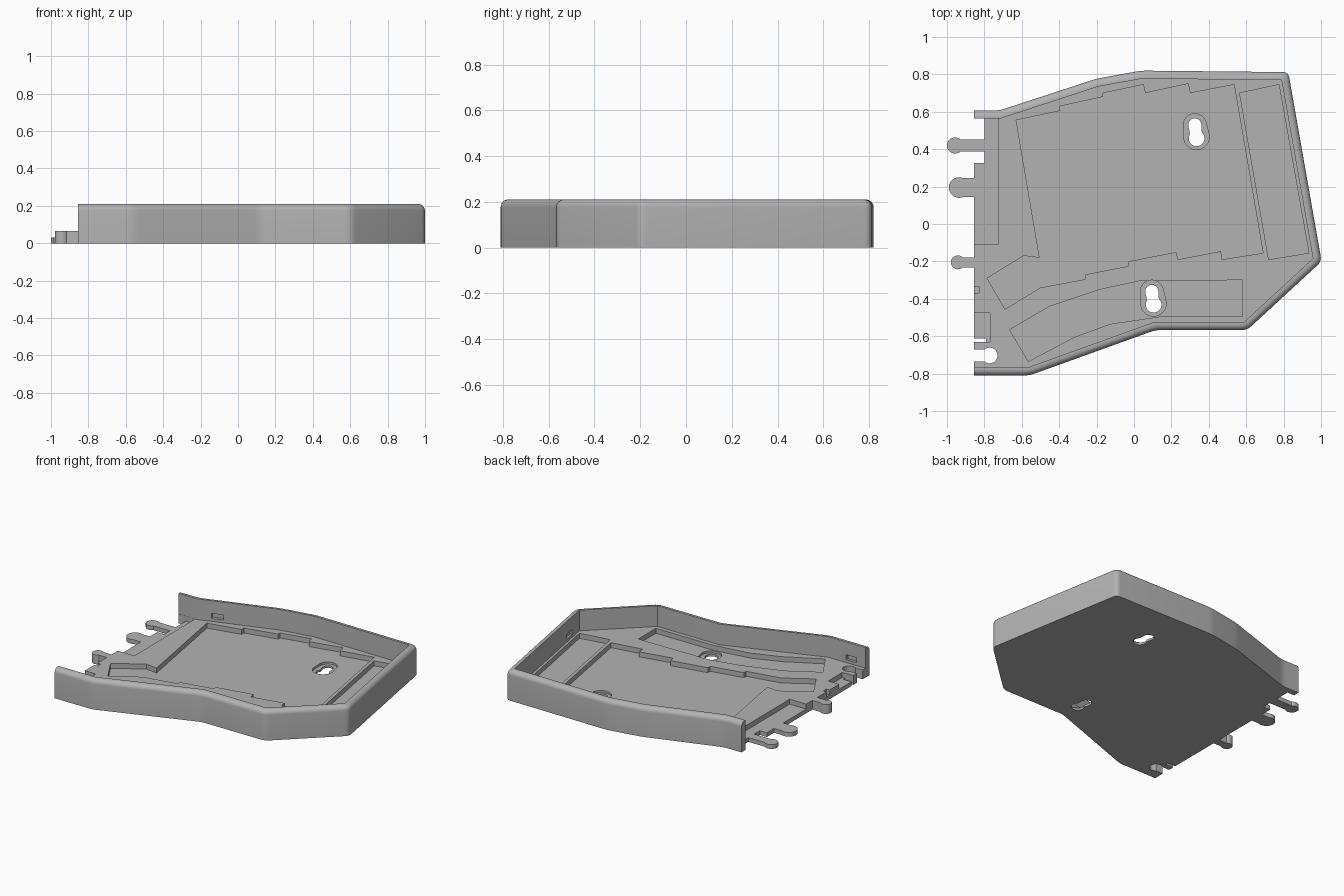
import bpy, bmesh, math
from mathutils import Vector

if "Cube" in bpy.data.objects:
    bpy.data.objects.remove(bpy.data.objects["Cube"])

gray = bpy.data.materials.new("warm_gray")
gray.diffuse_color = (0.45, 0.45, 0.45, 1)
gray.use_nodes = True
gray.node_tree.nodes["Principled BSDF"].inputs["Base Color"].default_value = gray.diffuse_color

LEFT, TOP, FLOOR, LOW, WALL, R = -0.855, 0.21, 0.065, 0.03, 0.043, 0.033


def loft(name, rings):
    """Solid through rings of (points, z) with equal point counts."""
    bm = bmesh.new()
    loops = [[bm.verts.new((p[0], p[1], z)) for p in pts] for pts, z in rings]
    n = len(loops[0])
    for a, b in zip(loops, loops[1:]):
        for i in range(n):
            j = (i + 1) % n
            bm.faces.new((a[i], a[j], b[j], b[i]))
    bm.faces.new(loops[0][::-1])
    bm.faces.new(loops[-1])
    bmesh.ops.recalc_face_normals(bm, faces=bm.faces)
    me = bpy.data.meshes.new(name)
    bm.to_mesh(me)
    bm.free()
    me.materials.append(gray)
    ob = bpy.data.objects.new(name, me)
    bpy.context.collection.objects.link(ob)
    return ob


def prism(name, pts, z0, z1):
    return loft(name, [(pts, z0), (pts, z1)])


def rect(x0, x1, y0, y1):
    return [(x0, y0), (x1, y0), (x1, y1), (x0, y1)]


def circle(x, y, r, n=32):
    return [(x + r * math.cos(2 * math.pi * i / n), y + r * math.sin(2 * math.pi * i / n)) for i in range(n)]


def inset(pts, d, d_left):
    """Offset a counter-clockwise outline inward; the last edge (left side) uses its own distance."""
    n, out = len(pts), []
    for i in range(n):
        p, a, b = Vector(pts[i]), Vector(pts[i - 1]), Vector(pts[(i + 1) % n])
        u, v = (p - a).normalized(), (b - p).normalized()
        du = d_left if i == 0 else d
        dv = d_left if i == n - 1 else d
        nu, nv = Vector((-u.y, u.x)), Vector((-v.y, v.x))
        det = nu.x * nv.y - nu.y * nv.x
        out.append(p + Vector(((du * nv.y - dv * nu.y) / det, (dv * nu.x - du * nv.x) / det)))
    return out


def rounded(pts, r, steps=5):
    """Soften every corner except the two at the open left side."""
    n, out = len(pts), []
    for i, p in enumerate(pts):
        p = Vector(p)
        if i in (0, n - 1):
            out.append(p)
            continue
        a = p + (Vector(pts[i - 1]) - p).normalized() * r
        b = p + (Vector(pts[(i + 1) % n]) - p).normalized() * r
        for k in range(steps + 1):
            t = k / steps
            out.append(a * (1 - t) ** 2 + p * 2 * t * (1 - t) + b * t * t)
    return out


def cut(body, cutter):
    m = body.modifiers.new("cut", 'BOOLEAN')
    m.operation, m.solver, m.object = 'DIFFERENCE', 'EXACT', cutter
    bpy.context.view_layer.objects.active = body
    bpy.ops.object.modifier_apply(modifier=m.name)
    bpy.data.objects.remove(cutter)


# Tray with a rounded outer rim
outline = [(LEFT, -0.81), (-0.56, -0.81), (0.115, -0.567), (0.605, -0.567), (1.003, -0.2),
           (0.825, 0.812), (0.04, 0.82), (-0.2, 0.777), (-0.72, 0.607), (LEFT, 0.607)]
rings = [(rounded(outline, 0.03), 0)]
for k in range(7):
    a = math.pi / 2 * k / 6
    d = R * (1 - math.cos(a))
    rings.append((rounded(inset(outline, d, 0), 0.03), TOP - R + R * math.sin(a)))
tray = loft("tray", rings)

# Inside of the tray, open on the left
cut(tray, prism("cavity", inset(outline, WALL, -0.2), FLOOR, 0.4))

# Stepped pockets in the floor
main_pocket = [(-.63, .555), (-.395, .605), (-.395, .63), (-.165, .68), (-.165, .70), (.05, .745),
               (.06, .70), (.29, .75), (.30, .70), (.535, .745), (.69, -.155), (.47, -.19),
               (.465, -.145), (.235, -.19), (.225, -.15), (-.03, -.20), (-.03, -.225), (-.26, -.27),
               (-.26, -.295), (-.50, -.34), (-.69, -.455), (-.785, -.29), (-.59, -.17), (-.505, -.18)]
side_pocket = [(.565, .70), (.775, .745), (.935, -.155), (.72, -.19)]
front_pocket = [(-.665, -.565), (-.45, -.44), (-.18, -.35), (.03, -.305), (.58, -.30),
                (.58, -.495), (.14, -.495), (-.13, -.535), (-.32, -.605), (-.565, -.735)]
for pts in (main_pocket[::-1], side_pocket[::-1], front_pocket[::-1]):
    cut(tray, prism("pocket", pts, LOW, 0.12))

# Lowered strip, edge notches and small edge pockets on the left
cut(tray, prism("strip", rect(-0.95, -0.727, -0.11, 0.563), LOW, 0.12))
cut(tray, prism("notch", rect(-0.95, -0.80, 0.325, 0.563), -0.1, 0.12))
cut(tray, prism("edge_pocket", rect(-0.95, -0.77, -0.63, -0.475), LOW, 0.12))
cut(tray, prism("small_pocket", rect(-0.95, -0.83, -0.37, -0.335), LOW, 0.12))
cut(tray, prism("slit", rect(-0.95, -0.79, -0.632, -0.612), -0.1, 0.12))
cut(tray, prism("socket_neck", rect(-0.95, -0.78, -0.735, -0.672), -0.1, 0.12))
cut(tray, prism("socket", circle(-0.772, -0.703, 0.042), -0.1, 0.12))


# Screw slots: stepped recess with a keyhole through it
def slot(cx, cy, r0, r1, d0, d1):
    """Tapered slot outline, leaning slightly left at the top."""
    pts = []
    for k in range(17):
        a = math.pi * k / 16
        pts.append((r1 * math.cos(a), d1 + r1 * math.sin(a)))
    for k in range(17):
        a = math.pi * (1 + k / 16)
        pts.append((r0 * math.cos(a), -d0 + r0 * math.sin(a)))
    t = math.radians(8)
    c, s = math.cos(t), math.sin(t)
    return [(cx + x * c - y * s, cy + x * s + y * c) for x, y in pts]


for cx, cy in ((0.33, 0.495), (0.10, -0.395)):
    cut(tray, prism("recess", slot(cx, cy, 0.068, 0.062, 0.03, 0.033), 0.015, 0.12))
    cut(tray, prism("hole_low", circle(cx + 0.005, cy - 0.037, 0.042), -0.1, 0.12))
    cut(tray, prism("hole_high", slot(cx, cy, 0.03, 0.035, 0.03, 0.035), -0.1, 0.12))

# Shallow latch recesses inside the walls
for x, y, ang in ((-0.585, 0.61, 18), (-0.745, -0.767, 0), (0.928, -0.04, 100)):
    t = math.radians(ang)
    c, s = math.cos(t), math.sin(t)
    pts = [(x + u * c - v * s, y + u * s + v * c) for u, v in rect(-0.04, 0.04, -0.018, 0.018)]
    cut(tray, prism("latch", pts, 0.085, 0.12))


# Interlocking tabs: a neck ending in a round head
def tab(name, x_end, cx, cy, r, half, h):
    a = math.asin(half / r)
    pts = [(x_end, cy - half), (x_end, cy + half)]
    for k in range(25):
        t = a + (2 * math.pi - 2 * a) * k / 24
        pts.append((cx + r * math.cos(t), cy + r * math.sin(t)))
    return prism(name, pts, 0, h)


tabs = [tab("back_tab", -0.80, -0.957, 0.42, 0.043, 0.032, LOW),
        tab("middle_tab", LEFT, -0.935, 0.195, 0.055, 0.05, LOW),
        tab("front_tab", LEFT, -0.942, -0.205, 0.037, 0.027, FLOOR)]

for ob in [tray] + tabs:
    bpy.ops.object.select_all(action='DESELECT')
    ob.select_set(True)
    bpy.context.view_layer.objects.active = ob
    bpy.ops.object.shade_smooth_by_angle(angle=math.radians(30))
